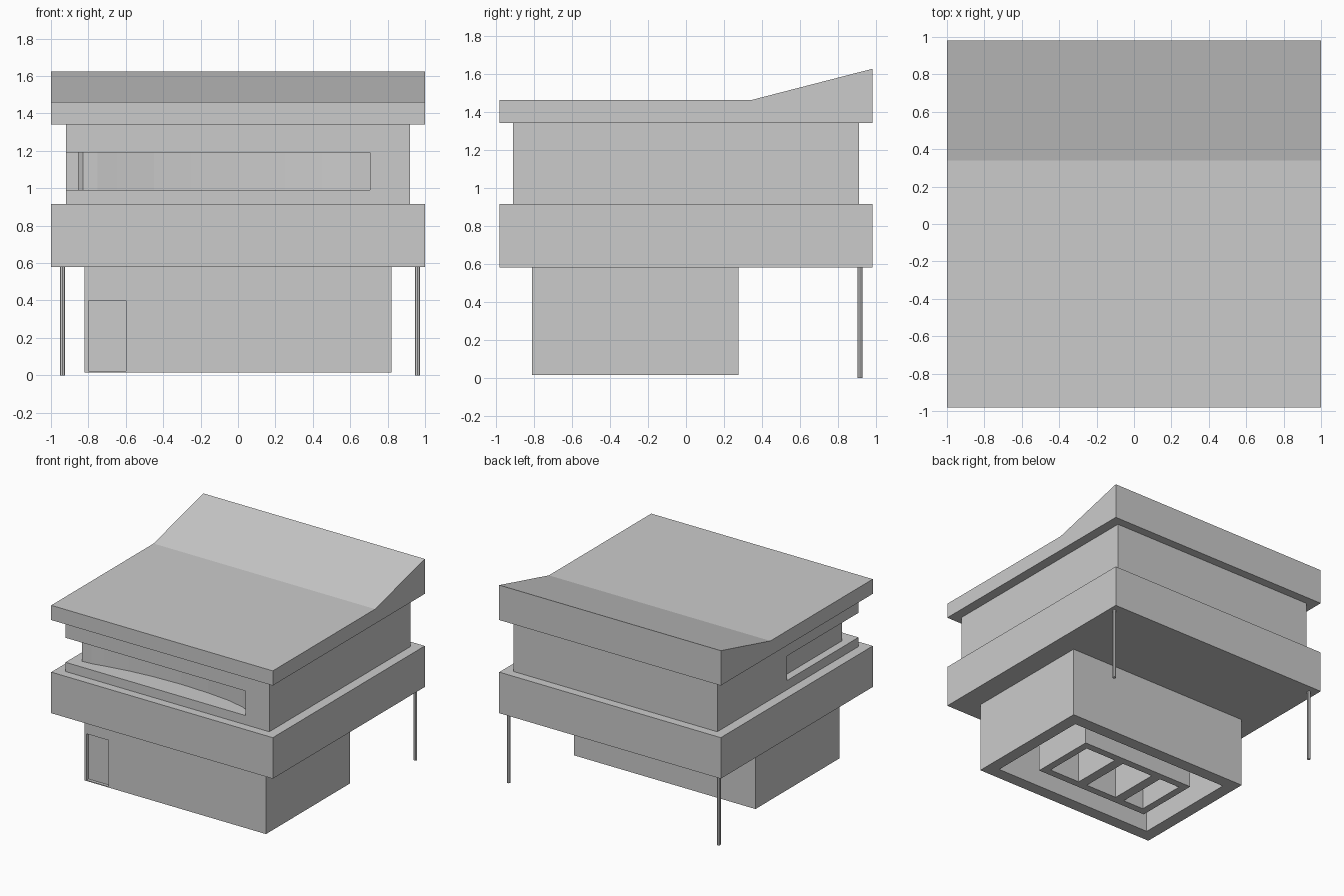
import bpy
import bmesh
from mathutils import Vector

if "Cube" in bpy.data.objects:
    bpy.data.objects.remove(bpy.data.objects["Cube"])


def prism(name, pts, axis, lo, hi):
    """Extrude a 2D outline: axis 'z' uses (x, y) points, axis 'x' uses (y, z)."""
    bm = bmesh.new()
    place = (lambda a, b: (lo, a, b)) if axis == 'x' else (lambda a, b: (a, b, lo))
    face = bm.faces.new([bm.verts.new(place(a, b)) for a, b in pts])
    out = bmesh.ops.extrude_face_region(bm, geom=[face])
    moved = [g for g in out['geom'] if isinstance(g, bmesh.types.BMVert)]
    step = Vector((hi - lo, 0, 0)) if axis == 'x' else Vector((0, 0, hi - lo))
    bmesh.ops.translate(bm, verts=moved, vec=step)
    bmesh.ops.recalc_face_normals(bm, faces=bm.faces[:])
    mesh = bpy.data.meshes.new(name)
    bm.to_mesh(mesh)
    bm.free()
    ob = bpy.data.objects.new(name, mesh)
    bpy.context.collection.objects.link(ob)
    return ob


def box(name, x0, x1, y0, y1, z0, z1):
    return prism(name, [(x0, y0), (x1, y0), (x1, y1), (x0, y1)], 'z', z0, z1)


def cut(ob, cutter):
    """Subtract the cutter, bake the result and drop the cutter."""
    mod = ob.modifiers.new("cut", 'BOOLEAN')
    mod.operation = 'DIFFERENCE'
    mod.solver = 'EXACT'
    mod.object = cutter
    bpy.context.view_layer.objects.active = ob
    bpy.ops.object.modifier_apply(modifier=mod.name)
    bpy.data.objects.remove(cutter)


# Roof with upswept rear edge
prism("roof", [(-0.98, 1.34), (0.98, 1.34), (0.98, 1.625), (0.34, 1.46), (-0.98, 1.46)],
      'x', -1, 1)

# Upper storey with a corner ribbon window in front of a curved inner wall
upper = box("upper_storey", -0.92, 0.92, -0.91, 0.91, 0.915, 1.34)
window = [(-1.1, -1.1), (0.705, -1.1), (0.705, -0.85), (0.6, -0.80), (0.45, -0.765),
          (0.25, -0.745), (0, -0.735), (-0.25, -0.745), (-0.45, -0.765), (-0.65, -0.80),
          (-0.75, -0.82), (-0.83, -0.825), (-0.855, -0.79), (-0.855, 0.01), (-1.1, 0.01)]
cut(upper, prism("window_cutter", window, 'z', 0.99, 1.19))

# Deep middle slab
box("middle_storey", -1, 1, -0.98, 0.98, 0.58, 0.915)

# Ground floor shell, open below, with a shallow door recess
ground = box("ground_floor", -0.82, 0.82, -0.81, 0.275, 0.015, 0.58)
cut(ground, box("hollow_cutter", -0.72, 0.72, -0.71, 0.175, -0.1, 0.56))
cut(ground, box("door_cutter", -0.80, -0.60, -0.9, -0.785, 0.022, 0.40))

# Inner core walls and partitions
core = box("core_walls", -0.54, 0.48, -0.53, 0.01, 0.015, 0.56)
cut(core, box("core_cutter", -0.48, 0.42, -0.47, -0.05, -0.1, 0.54))
for i, x in enumerate((0.105, -0.255)):
    box(f"core_partition_{i + 1}", x - 0.04, x + 0.04, -0.47, -0.05, 0.015, 0.54)

# Slim rear posts
for side, x in (("left", -0.938), ("right", 0.96)):
    bpy.ops.mesh.primitive_cylinder_add(vertices=8, radius=0.014, depth=0.58,
                                        location=(x, 0.915, 0.29))
    bpy.context.object.name = f"{side}_rear_post"
